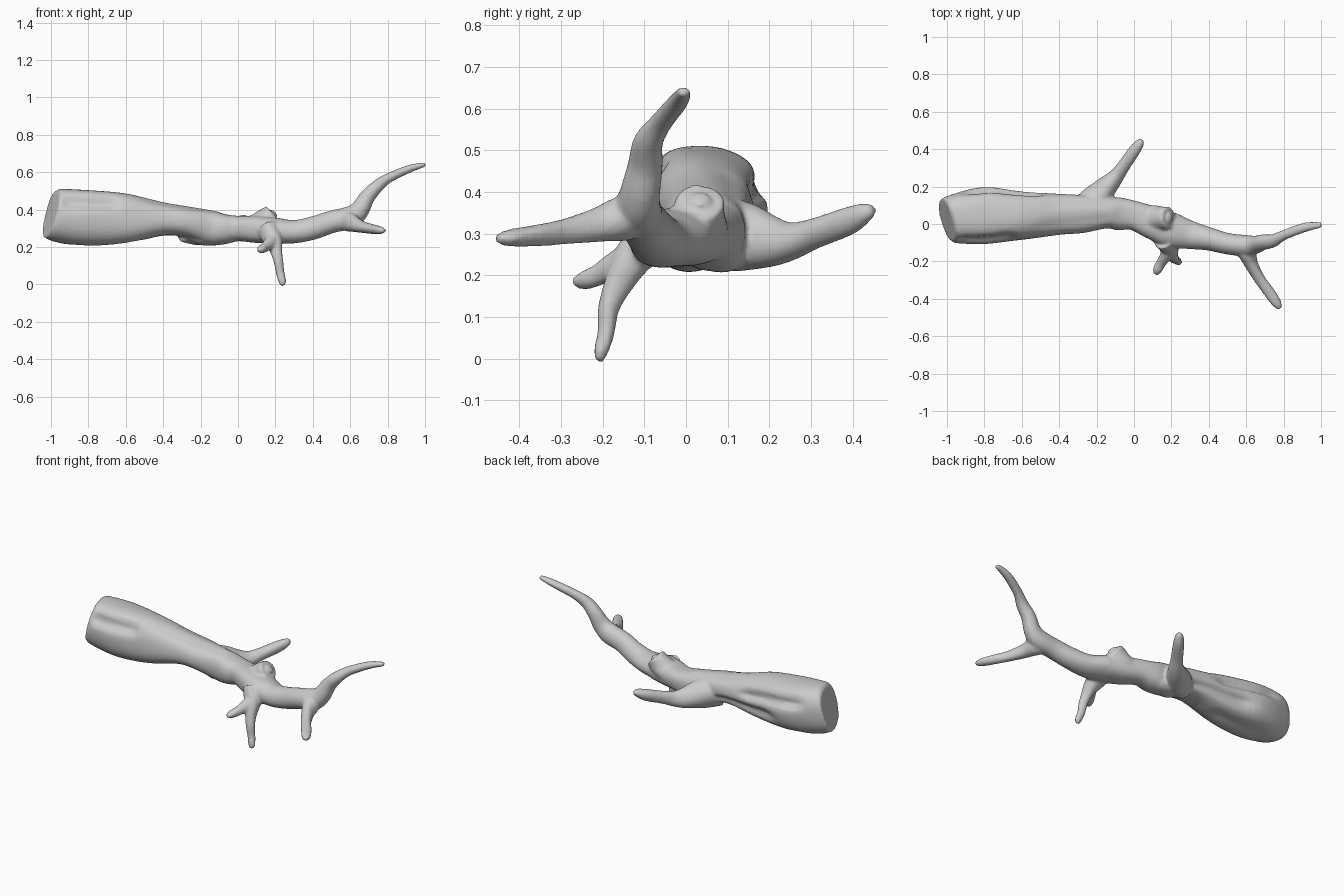
import bpy, bmesh, math
from mathutils import Vector

SIDES = 40


def spline(p, steps):
    # Catmull-Rom through tuples of any length
    out = []
    for i in range(len(p) - 1):
        a, b, c, d = p[max(i - 1, 0)], p[i], p[i + 1], p[min(i + 2, len(p) - 1)]
        for s in range(steps):
            t = s / steps
            out.append([0.5 * (2 * q + (r - o) * t + (2 * o - 5 * q + 4 * r - u) * t * t
                        + (3 * q - o - 3 * r + u) * t ** 3) for o, q, r, u in zip(a, b, c, d)])
    return out + [list(p[-1])]


def loft(bm, pts, up=(0, 0, 1), shape=None, steps=6):
    # Tube with elliptical sections: each point is x, y, z, side radius, up radius
    path = spline(pts, steps)
    centres = [Vector(p[:3]) for p in path]
    rings = []
    for i, (p, c) in enumerate(zip(path, centres)):
        t = (centres[min(i + 1, len(path) - 1)] - centres[max(i - 1, 0)]).normalized()
        side = Vector(up).cross(t).normalized()
        top = t.cross(side)
        ring = []
        for k in range(SIDES):
            a = 2 * math.pi * k / SIDES
            f = shape(c.x, a) if shape else 1 + 0.04 * math.sin(3 * a + 9 * i / len(path))
            ring.append(bm.verts.new(c + f * (side * p[3] * math.cos(a) + top * p[4] * math.sin(a))))
        rings.append(ring)
    for r, s in zip(rings, rings[1:]):
        for k in range(SIDES):
            j = (k + 1) % SIDES
            bm.faces.new((r[k], r[j], s[j], s[k]))
    bm.faces.new(rings[0][::-1])
    bm.faces.new(rings[-1])


# Bark grooves: angle in degrees (0 = back, 90 = top), x range, width, depth
GROOVES = [(152, -0.99, -0.62, 13, 0.20), (28, -0.93, -0.45, 11, 0.20),
           (342, -0.75, -0.2, 12, 0.20), (285, -0.9, -0.5, 20, 0.10),
           (120, -0.55, -0.1, 14, 0.05), (65, -0.5, -0.1, 12, 0.06)]


def bark(x, a):
    f = 1 + 0.03 * math.cos(4 * (a - 0.75)) * (x < 0.2) + 0.02 * math.sin(3 * a + 7 * x)
    for deg, x0, x1, width, depth in GROOVES:
        if x0 < x < x1:
            d = (math.degrees(a) + 25 * (x - x0) - deg + 180) % 360 - 180
            along = min(1, 2 * math.sin(math.pi * (x - x0) / (x1 - x0)))
            f -= depth * along * math.exp(-(d / width) ** 2)
    return f


bm = bmesh.new()

# Main limb from the sawn end to the rising tip
loft(bm, [(-1.0, .02, .38, .118, .128), (-.96, .028, .372, .135, .147), (-.8, .043, .355, .157, .155),
          (-.6, .045, .35, .135, .138), (-.4, .053, .348, .113, .092), (-.28, .055, .335, .105, .085),
          (-.15, .06, .305, .085, .095), (-.08, .055, .297, .09, .085), (0, .045, .30, .08, .07),
          (.1, .005, .295, .09, .074), (.2, -.035, .288, .095, .069), (.3, -.06, .281, .076, .062),
          (.4, -.08, .30, .062, .062), (.5, -.105, .333, .057, .06), (.6, -.115, .358, .057, .06),
          (.65, -.11, .397, .048, .052), (.69, -.097, .465, .042, .042), (.74, -.09, .52, .036, .035),
          (.8, -.06, .566, .027, .027), (.9, -.022, .612, .026, .022), (.97, -.008, .634, .02, .016),
          (1.003, -.006, .64, .014, .011)], shape=bark)
# Back side branch
loft(bm, [(-.30, .07, .30, .06, .07), (-.21, .13, .295, .075, .085), (-.145, .2, .28, .058, .064),
          (-.10, .25, .281, .043, .046), (-.06, .305, .30, .035, .037), (0, .39, .331, .032, .034),
          (.03, .43, .35, .025, .024), (.043, .45, .358, .013, .013)])
# Front side branch
loft(bm, [(.55, -.09, .34, .04, .04), (.6, -.15, .335, .05, .053), (.625, -.21, .32, .037, .042),
          (.67, -.29, .305, .03, .031), (.72, -.36, .296, .03, .026), (.76, -.42, .29, .027, .021),
          (.781, -.452, .287, .014, .012)])
# Downward twig
loft(bm, [(.16, -.08, .30, .06, .06), (.19, -.13, .235, .05, .045), (.205, -.165, .175, .032, .034),
          (.216, -.186, .12, .026, .026), (.226, -.192, .06, .023, .021), (.236, -.203, .02, .022, .018),
          (.242, -.209, -.006, .013, .011)], up=(0, 1, 0))
# Short stubby twig
loft(bm, [(.2, -.11, .26, .035, .04), (.17, -.17, .225, .032, .032), (.145, -.21, .2, .027, .026),
          (.125, -.245, .188, .025, .022), (.115, -.27, .182, .013, .012)])
# Sawn-off stump on top
loft(bm, [(.05, .025, .285, .075, .06), (.12, .03, .325, .068, .062), (.17, .033, .362, .06, .06),
          (.187, .034, .376, .058, .057)], steps=4)
# Dished centre ring of the stump
loft(bm, [(.17, .034, .36, .028, .026), (.197, .034, .386, .024, .022)], steps=2)
# Low knot under the limb
loft(bm, [(-.28, .07, .29, .06, .04), (-.2, .075, .25, .065, .04), (-.12, .08, .245, .06, .035),
          (-.06, .075, .26, .04, .03)])

mesh = bpy.data.meshes.new("branch")
bmesh.ops.recalc_face_normals(bm, faces=bm.faces)
bm.to_mesh(mesh)
bm.free()
branch = bpy.data.objects.new("branch", mesh)
bpy.context.collection.objects.link(branch)

# Fuse all limbs into one skin and soften the joints
fuse = branch.modifiers.new("fuse", 'REMESH')
fuse.mode = 'VOXEL'
fuse.voxel_size = 0.008
fuse.use_smooth_shade = True
soft = branch.modifiers.new("soften", 'SMOOTH')
soft.factor = 0.5
soft.iterations = 6
